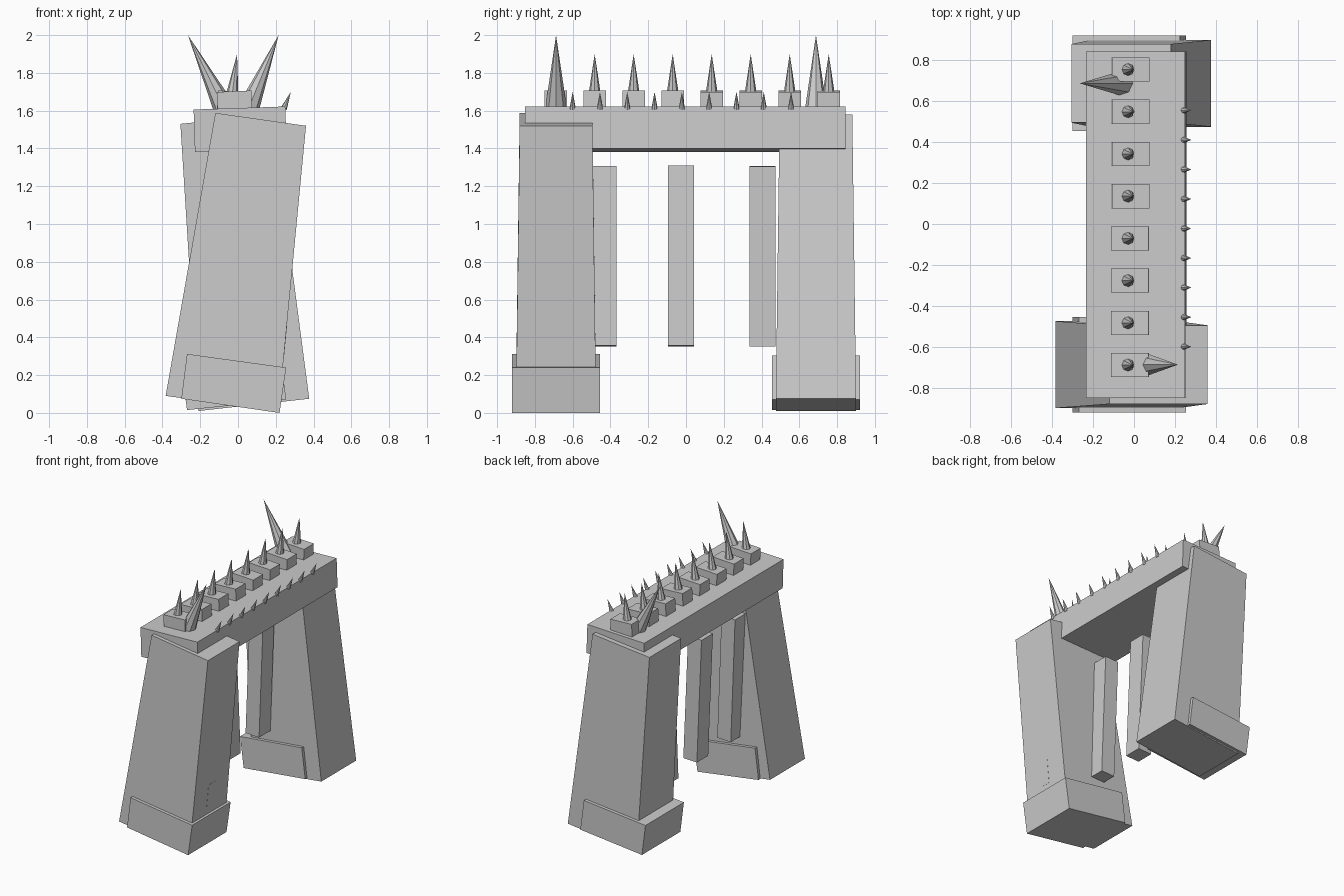
import bpy, bmesh, math
from mathutils import Vector

if "Cube" in bpy.data.objects:
    bpy.data.objects.remove(bpy.data.objects["Cube"])


def make(name, verts, faces):
    bm = bmesh.new()
    vs = [bm.verts.new(v) for v in verts]
    for f in faces:
        bm.faces.new([vs[i] for i in f])
    bmesh.ops.recalc_face_normals(bm, faces=bm.faces)
    me = bpy.data.meshes.new(name)
    bm.to_mesh(me)
    bm.free()
    ob = bpy.data.objects.new(name, me)
    bpy.context.collection.objects.link(ob)


def block(name, bl, br, tr, tl, y, depth, top_depth=None):
    """Four-sided block: x/z outline, extruded along y with optional taper."""
    top_depth = top_depth or depth
    verts = []
    for s in (-0.5, 0.5):
        for (x, z), d in zip((bl, br, tr, tl), (depth, depth, top_depth, top_depth)):
            verts.append((x, y + s * d, z))
    make(name, verts, [(0, 1, 2, 3), (7, 6, 5, 4), (0, 4, 5, 1),
                       (1, 5, 6, 2), (2, 6, 7, 3), (3, 7, 4, 0)])


def tilted_box(name, x, y, z, w, d, h, deg):
    """Box turned about the y axis; positive leans towards +x."""
    a = math.radians(deg)
    c, s = math.cos(a), math.sin(a)
    pts = [(x + u * c + v * s, z - u * s + v * c) for u, v in
           ((-w / 2, -h / 2), (w / 2, -h / 2), (w / 2, h / 2), (-w / 2, h / 2))]
    block(name, *pts, y, d)


def spike(name, base, tip, r, sides=8):
    base, tip = Vector(base), Vector(tip)
    q = (tip - base).to_track_quat('Z', 'Y')
    ring = [base + q @ Vector((r * math.cos(2 * math.pi * i / sides),
                               r * math.sin(2 * math.pi * i / sides), 0))
            for i in range(sides)]
    faces = [(i, (i + 1) % sides, sides) for i in range(sides)]
    make(name, ring + [tip], faces + [tuple(range(sides))])


# leaning tapered towers with their plinths
block("front_tower", (-0.383, 0.09), (0.215, 0.01), (0.36, 1.52), (-0.12, 1.588), -0.688, 0.425, 0.385)
block("front_plinth", (-0.30, 0.075), (0.22, 0), (0.255, 0.24), (-0.27, 0.312), -0.688, 0.468)
block("back_tower", (-0.21, 0.01), (0.377, 0.075), (0.18, 1.58), (-0.305, 1.53), 0.688, 0.425, 0.385)
block("back_plinth", (-0.27, 0.015), (0.255, 0.07), (0.225, 0.303), (-0.30, 0.25), 0.688, 0.468)

# small door panel on the front tower's side
block("door_panel", (0.20, 0.29), (0.243, 0.29), (0.261, 0.478), (0.218, 0.478), -0.69, 0.08)

# lintel across the top
block("lintel", (-0.228, 1.382), (0.258, 1.40), (0.25, 1.622), (-0.235, 1.606), -0.004, 1.695)

# hanging pillars between the towers
for i, (x, y, d, lean) in enumerate(((-0.085, -0.43, 0.125, -2.2),
                                     (-0.085, -0.026, 0.138, -2.4),
                                     (-0.095, 0.405, 0.138, 2.2))):
    tilted_box(f"pillar_{i}", x, y, 0.83, 0.115, d, 0.953, lean)

# row of battlement blocks, each with a spike
for i in range(8):
    y = -0.69 + i * 0.2065
    tilted_box(f"battlement_{i}", -0.018, y, 1.645, 0.182, 0.118, 0.115, -2.5 if i < 4 else 2.5)
    spike(f"battlement_spike_{i}", (-0.03, y, 1.69), (-0.005, y, 1.90), 0.032)

# two large horns leaning outwards
spike("front_horn", (0.04, -0.688, 1.575), (0.215, -0.688, 2.0), 0.063)
spike("back_horn", (-0.055, 0.688, 1.575), (-0.265, 0.688, 2.0), 0.063)

# small thorns along the right edge of the lintel
for i in range(9):
    y = -0.60 + i * 0.1445
    spike(f"thorn_{i}", (0.242, y, 1.61), (0.28, y, 1.70), 0.017)
